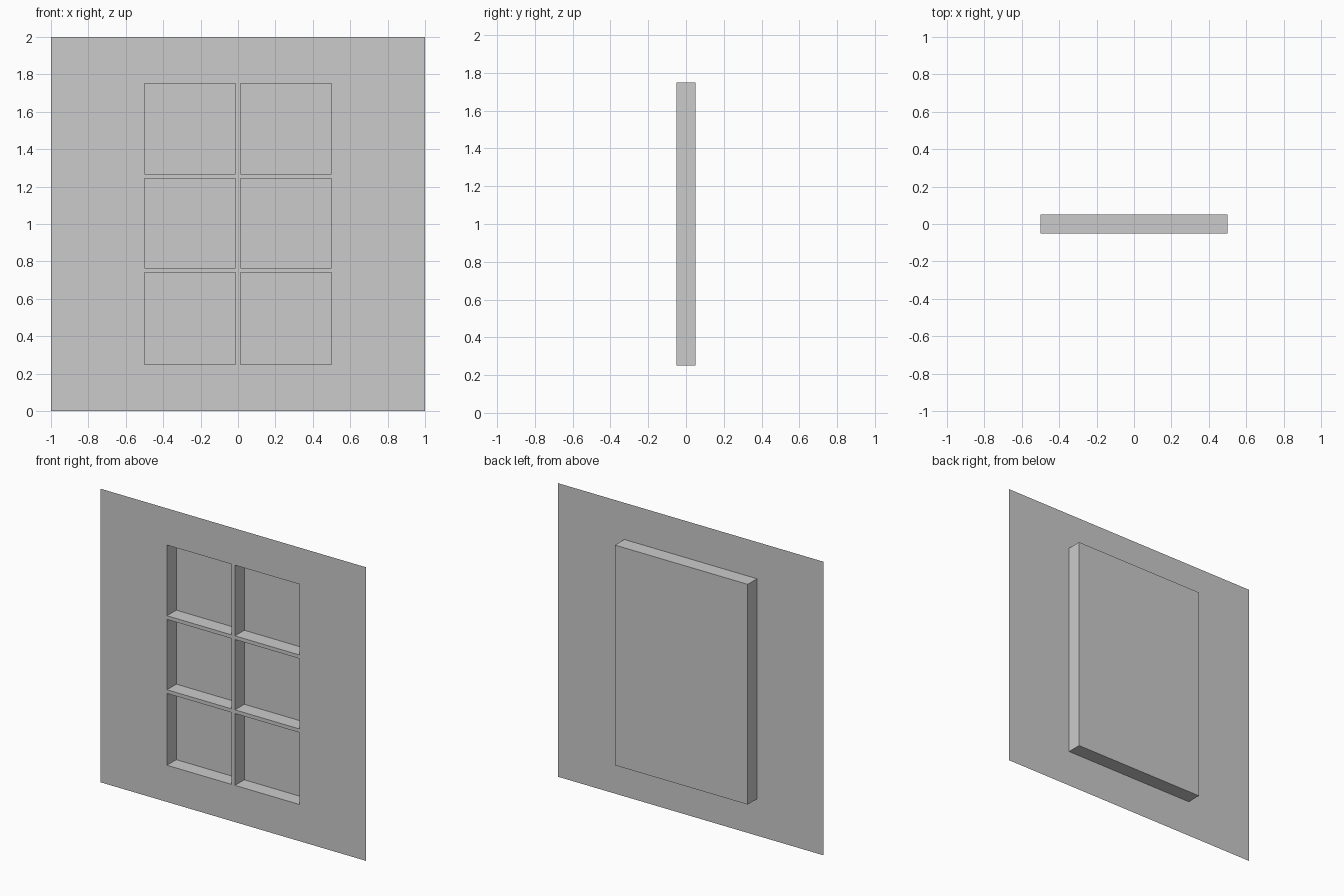
import bpy, bmesh

if "Cube" in bpy.data.objects:
    bpy.data.objects.remove(bpy.data.objects["Cube"])

FRONT, BACK = -0.05, 0.05
LEFT, RIGHT, BOTTOM, TOP = -0.5, 0.5, 0.25, 1.75
BAR = 0.0125                      # half width of a glazing bar
BAR_HEIGHTS = (0.752, 1.256)


def make(name, quads):
    """Object from a list of quads, welded together."""
    bm = bmesh.new()
    for q in quads:
        bm.faces.new([bm.verts.new(p) for p in q])
    bmesh.ops.remove_doubles(bm, verts=bm.verts, dist=1e-5)
    mesh = bpy.data.meshes.new(name)
    bm.to_mesh(mesh)
    bm.free()
    ob = bpy.data.objects.new(name, mesh)
    bpy.context.collection.objects.link(ob)
    return ob


def loop(x0, x1, z0, z1, y):
    return [(x0, y, z0), (x1, y, z0), (x1, y, z1), (x0, y, z1)]


def band(a, b, sides=range(4)):
    """Quads joining two four-point loops (0 bottom, 1 right, 2 top, 3 left)."""
    return [(a[i], a[(i + 1) % 4], b[(i + 1) % 4], b[i]) for i in sides]


# Thin wall with a window opening
opening = loop(LEFT, RIGHT, BOTTOM, TOP, FRONT)
make("wall", band(loop(-1, 1, 0, 2, FRONT), opening))

# Recess behind the opening, closed by one pane
back = loop(LEFT, RIGHT, BOTTOM, TOP, BACK)
make("window_reveal", band(opening, back))
make("window_pane", [back])


# Glazing bars, flush with the wall and reaching back to the pane
def bar(name, x0, x1, z0, z1, sides):
    f = loop(x0, x1, z0, z1, FRONT)
    make(name, [f] + band(loop(x0, x1, z0, z1, BACK), f, sides))


levels = [BOTTOM, *BAR_HEIGHTS, TOP]
for i, (lo, hi) in enumerate(zip(levels, levels[1:])):
    z0 = lo + (BAR if i > 0 else 0)
    z1 = hi - (BAR if i < 2 else 0)
    bar(f"upright_bar_{i + 1}", -BAR, BAR, z0, z1, (1, 3))

for i, z in enumerate(BAR_HEIGHTS):
    z0, z1 = z - BAR, z + BAR
    bar(f"cross_bar_left_{i + 1}", LEFT, -BAR, z0, z1, (0, 2))
    bar(f"cross_bar_right_{i + 1}", BAR, RIGHT, z0, z1, (0, 2))
    bar(f"bar_joint_{i + 1}", -BAR, BAR, z0, z1, ())
